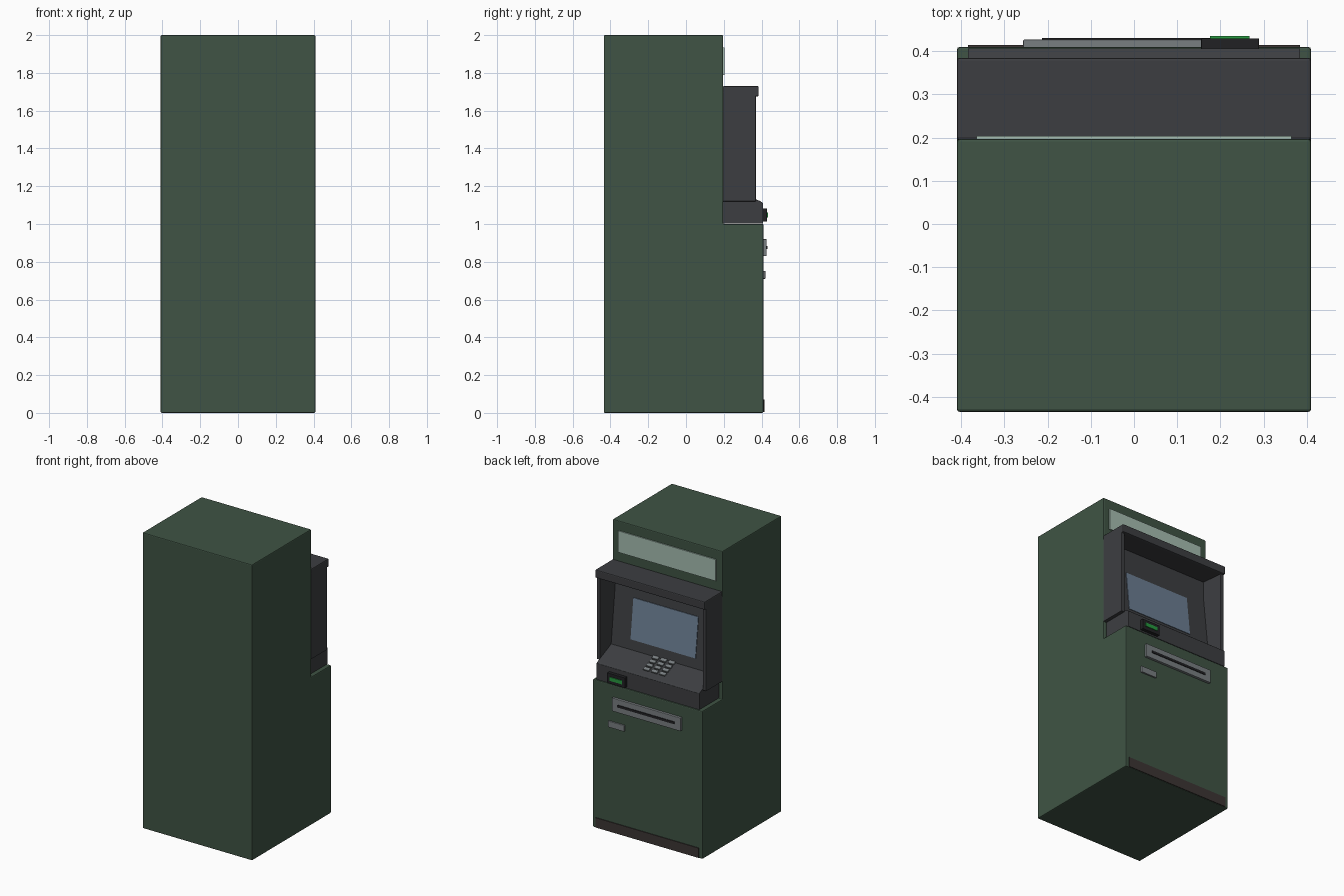
import bpy, bmesh, math
from mathutils import Matrix, Vector

if "Cube" in bpy.data.objects:
    bpy.data.objects.remove(bpy.data.objects["Cube"])


def material(name, r, g, b):
    m = bpy.data.materials.new(name)
    m.diffuse_color = (r, g, b, 1)
    m.use_nodes = True
    m.node_tree.nodes["Principled BSDF"].inputs["Base Color"].default_value = m.diffuse_color
    return m


GREEN = material("cabinet green", .05, .088, .058)
DARK = material("dark plastic", .046, .048, .053)
BLACK = material("black", .015, .015, .017)
KICK = material("kick brown", .045, .036, .034)
GREY = material("metal grey", .19, .21, .22)
GLASS = material("screen blue", .15, .21, .29)
SIGN = material("sign pale green", .38, .51, .44)
LIGHT = material("light green", .02, .32, .05)


def finish(name, bm, mat, bevel):
    bmesh.ops.recalc_face_normals(bm, faces=bm.faces)
    me = bpy.data.meshes.new(name)
    bm.to_mesh(me)
    bm.free()
    me.materials.append(mat)
    ob = bpy.data.objects.new(name, me)
    bpy.context.collection.objects.link(ob)
    if bevel:
        mod = ob.modifiers.new("soft edges", 'BEVEL')
        mod.width = bevel
        mod.segments = 2
    return ob


def box(name, x, y, z, mat, bevel=0.0):
    """Box from (min, max) pairs."""
    bm = bmesh.new()
    size = [b - a for a, b in (x, y, z)]
    mid = [(a + b) / 2 for a, b in (x, y, z)]
    bmesh.ops.create_cube(bm, size=1, matrix=Matrix.Translation(mid) @ Matrix.Diagonal((*size, 1)))
    return finish(name, bm, mat, bevel)


def extrude(name, profile, x0, x1, mat, bevel=0.0):
    """Side profile of (y, z) points extruded along x."""
    bm = bmesh.new()
    face = bm.faces.new([bm.verts.new((x0, y, z)) for y, z in profile])
    out = bmesh.ops.extrude_face_region(bm, geom=[face])
    moved = [v for v in out["geom"] if isinstance(v, bmesh.types.BMVert)]
    bmesh.ops.translate(bm, verts=moved, vec=(x1 - x0, 0, 0))
    return finish(name, bm, mat, bevel)


# Stepped cabinet
extrude("cabinet", [(-.435, 0), (.41, 0), (.41, 1.0), (.197, 1.0), (.197, 2), (-.435, 2)],
        -.41, .41, GREEN, .006)
box("kick_plate", (-.385, .385), (.40, .415), (.004, .07), KICK)
box("sign_panel", (-.365, .365), (.19, .204), (1.79, 1.935), SIGN)

# Console with sloping top
extrude("console", [(.195, 1.002), (.407, 1.002), (.407, 1.112), (.395, 1.12), (.24, 1.187), (.195, 1.187)],
        -.385, .385, DARK, .002)

# Hood: side panels, roof with front lip, tilted screen backing
for side, name in ((-1, "left_hood_panel"), (1, "right_hood_panel")):
    box(name, sorted((side * .385, side * .41)), (.195, .37), (1.12, 1.70), DARK, .003)
extrude("hood_roof", [(.195, 1.69), (.365, 1.675), (.385, 1.675), (.385, 1.73), (.195, 1.73)],
        -.41, .41, DARK, .006)
extrude("screen_backing", [(.19, 1.18), (.25, 1.18), (.205, 1.58), (.205, 1.70), (.19, 1.70)],
        -.386, .386, DARK)


def panel_y(z):
    return .25 - (z - 1.18) * .045 / .40


z0, z1 = 1.25, 1.52
extrude("screen", [(panel_y(z0) - .004, z0), (panel_y(z0) + .004, z0),
                   (panel_y(z1) + .004, z1), (panel_y(z1) - .004, z1)], -.243, .243, GLASS)

# Keypad lying on the slope
slope = Vector((0, .155, -.067)).normalized()
tilt = Matrix.Rotation(math.atan2(-.067, .155), 4, 'X')
for row in range(4):
    for col in range(3):
        centre = Vector((-.015 + (col - 1) * .06, .305, 1.159)) + slope * ((row - 1.5) * .034)
        bm = bmesh.new()
        bmesh.ops.create_cube(bm, size=1, matrix=Matrix.Translation(centre) @ tilt
                              @ Matrix.Diagonal((.044, .024, .02, 1)))
        finish(f"key_{row}_{col}", bm, GREY, .002)

# Card reader
box("card_reader", (.155, .29), (.40, .43), (1.012, 1.082), BLACK, .003)
box("card_reader_light", (.176, .268), (.42, .435), (1.035, 1.06), LIGHT)

# Cash slot and lock plate
box("cash_plate", (-.257, .257), (.40, .427), (.83, .92), GREY, .003)
box("cash_slot", (-.213, .213), (.42, .431), (.868, .884), BLACK)
box("lock_plate", (.17, .29), (.40, .42), (.71, .752), GREY, .003)
